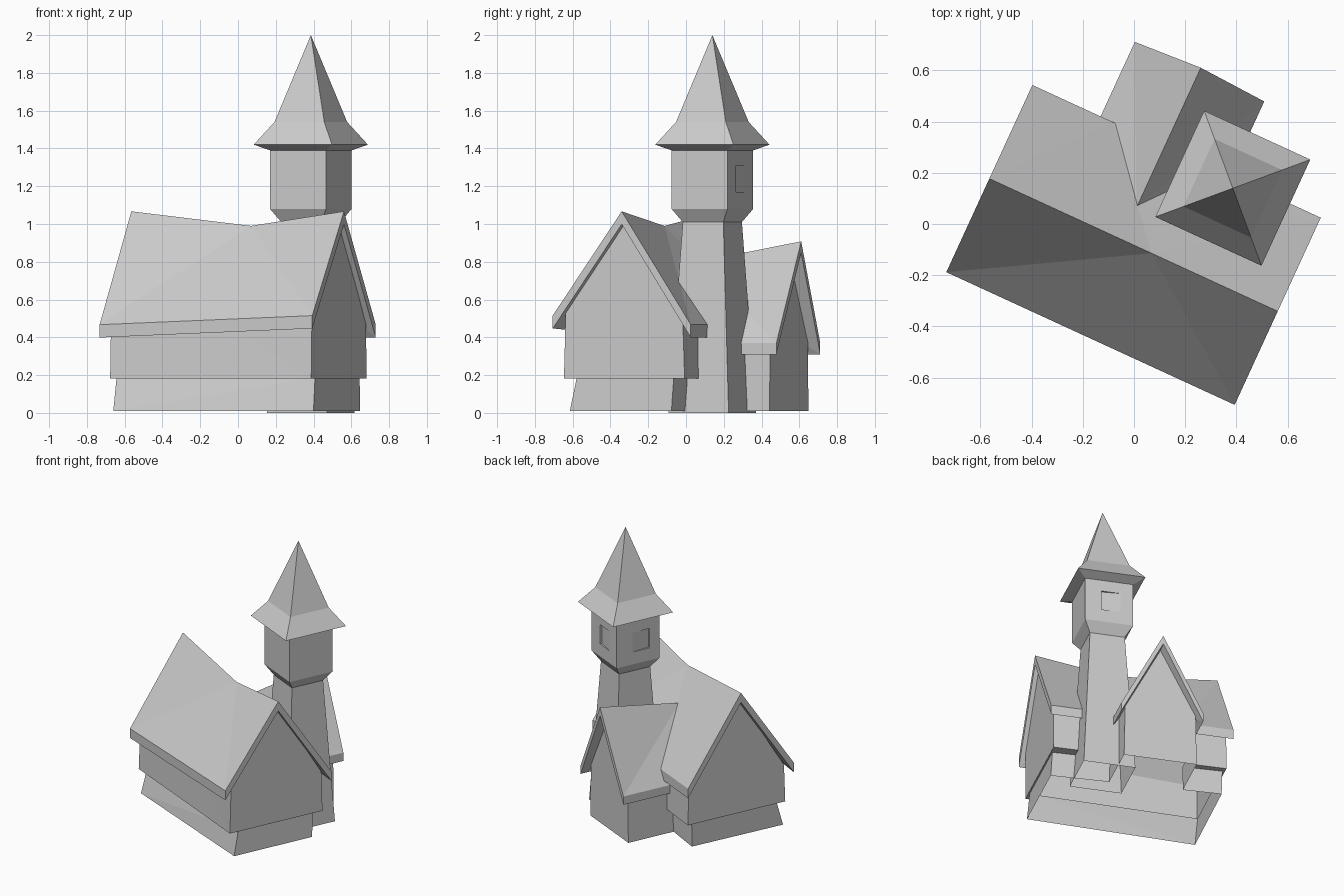
import bpy, bmesh, math
from mathutils import Matrix

if "Cube" in bpy.data.objects:
    bpy.data.objects.remove(bpy.data.objects["Cube"])

TURN = Matrix.Rotation(math.radians(-24.7), 4, 'Z')   # whole building is turned on the plot


def loft(name, rings):
    """Closed solid through matching rings of points."""
    bm = bmesh.new()
    vs = [[bm.verts.new(TURN @ Matrix.Translation(p).translation) for p in r] for r in rings]
    n = len(rings[0])
    for a, b in zip(vs, vs[1:]):
        for i in range(n):
            j = (i + 1) % n
            bm.faces.new((a[i], a[j], b[j], b[i]))
    bm.faces.new(vs[0])
    bm.faces.new(vs[-1])
    bmesh.ops.remove_doubles(bm, verts=bm.verts, dist=1e-5)
    bmesh.ops.triangulate(bm, faces=bm.faces)
    bmesh.ops.recalc_face_normals(bm, faces=bm.faces)
    if bm.calc_volume(signed=True) < 0:
        bmesh.ops.reverse_faces(bm, faces=bm.faces)
    me = bpy.data.meshes.new(name)
    bm.to_mesh(me)
    bm.free()
    ob = bpy.data.objects.new(name, me)
    bpy.context.collection.objects.link(ob)
    return ob


def combine(ob, parts, operation):
    """Boolean the parts into ob one by one, drop them, and open the floor."""
    for p in parts:
        m = ob.modifiers.new(p.name, 'BOOLEAN')
        m.operation, m.solver, m.object = operation, 'MANIFOLD', p
        deps = bpy.context.evaluated_depsgraph_get()
        me = bpy.data.meshes.new_from_object(ob.evaluated_get(deps))
        ob.modifiers.clear()
        ob.data = me
        bpy.data.objects.remove(p)
    bm = bmesh.new()
    bm.from_mesh(ob.data)
    floor = [f for f in bm.faces if max(v.co.z for v in f.verts) < .03]
    bmesh.ops.delete(bm, geom=floor, context='FACES')
    bm.to_mesh(ob.data)
    bm.free()


def square(h, z, u=0.292, v=0.288):
    return [(u - h, v - h, z), (u + h, v - h, z), (u + h, v + h, z), (u - h, v + h, z)]


def chevron(a, c, b, za, zc, zb, t):
    """Roof section: eave a, ridge c, eave b, thickness t."""
    return [(a, za - t), (a, za), (c, zc), (b, zb), (b, zb - t), (c, zc - t)]


def gable(a, c, b, za, zc, zb, z0, splay):
    """Wall section: pentagon widening by splay towards the bottom."""
    return [(a - splay, z0), (b + splay, z0), (b, zb), (c, zc), (a, za)]


# main house: base a little wider at the left end
base = loft("house", [
    [(-.531, -.426, .01), (.62, -.392, .01), (.62, .2, .01), (-.524, .262, .01)],
    [(-.535, -.375, .187), (.612, -.355, .187), (.612, .21, .187), (-.528, .265, .187)]])

# main roof: ridge sags in the middle, eaves run straight
roof_rings = []
for us, front, ridge in (((-.587, -.587, -.587), .467, 1.067),
                         ((-.587, .11, -.24), .467, .99),
                         ((.652, .652, .652), .515, 1.067)):
    sec = chevron(-.477, -.075, .327, front, ridge, .468, .068)
    roof_rings.append([(us[k], *p) for k, p in zip((0, 0, 1, 2, 2, 1), sec)])
roof = loft("roof", roof_rings)

# main walls
walls = loft("walls", [[(u, v, z) for v, z in gable(f, -.075, b, e, r, .47, .182, .01)]
                       for u, f, b, e, r in ((-.545, -.425, .295, .45, 1.02),
                                             (.11, -.418, .28, .48, .945),
                                             (.622, -.415, .268, .54, 1.02))])

# side wing
wing_rings = []
for v_eave, v_ridge, ridge in ((.12, .062, .80), (.647, .663, .908)):
    wing_rings.append([(u, v_ridge if abs(u + .018) < .01 else v_eave, z)
                       for u, z in chevron(-.294, -.018, .262, .37, ridge, .37, .06)])
wing_roof = loft("wing_roof", wing_rings)
wing_walls = loft("wing_walls", [[(u, v, z) for u, z in
                                  gable(-.257, -.018, .222, .38, apex, .38, .01, .007)]
                                 for v, apex in ((.17, .79), (.592, .86))])
combine(base, [walls, roof, wing_walls, wing_roof], 'UNION')

# tower: tapered shaft, belfry and flared spire in one run
tower = loft("tower", [square(h, z) for h, z in (
    (.175, 0), (.118, 1.01), (.163, 1.08), (.163, 1.39), (.228, 1.42), (.145, 1.54), (0, 2.0))])

# belfry windows: shallow wedge recesses on the back and left faces
wedges = {"back_window": [(.215, .45), (.345, .437), (.345, .5), (.215, .5)],
          "left_window": [(.06, .2), (.143, .2), (.13, .33), (.06, .33)]}
cutters = [loft(name, [[(u, v, z) for u, v in pts] for z in (1.17, 1.31)])
           for name, pts in wedges.items()]
combine(tower, cutters, 'DIFFERENCE')
